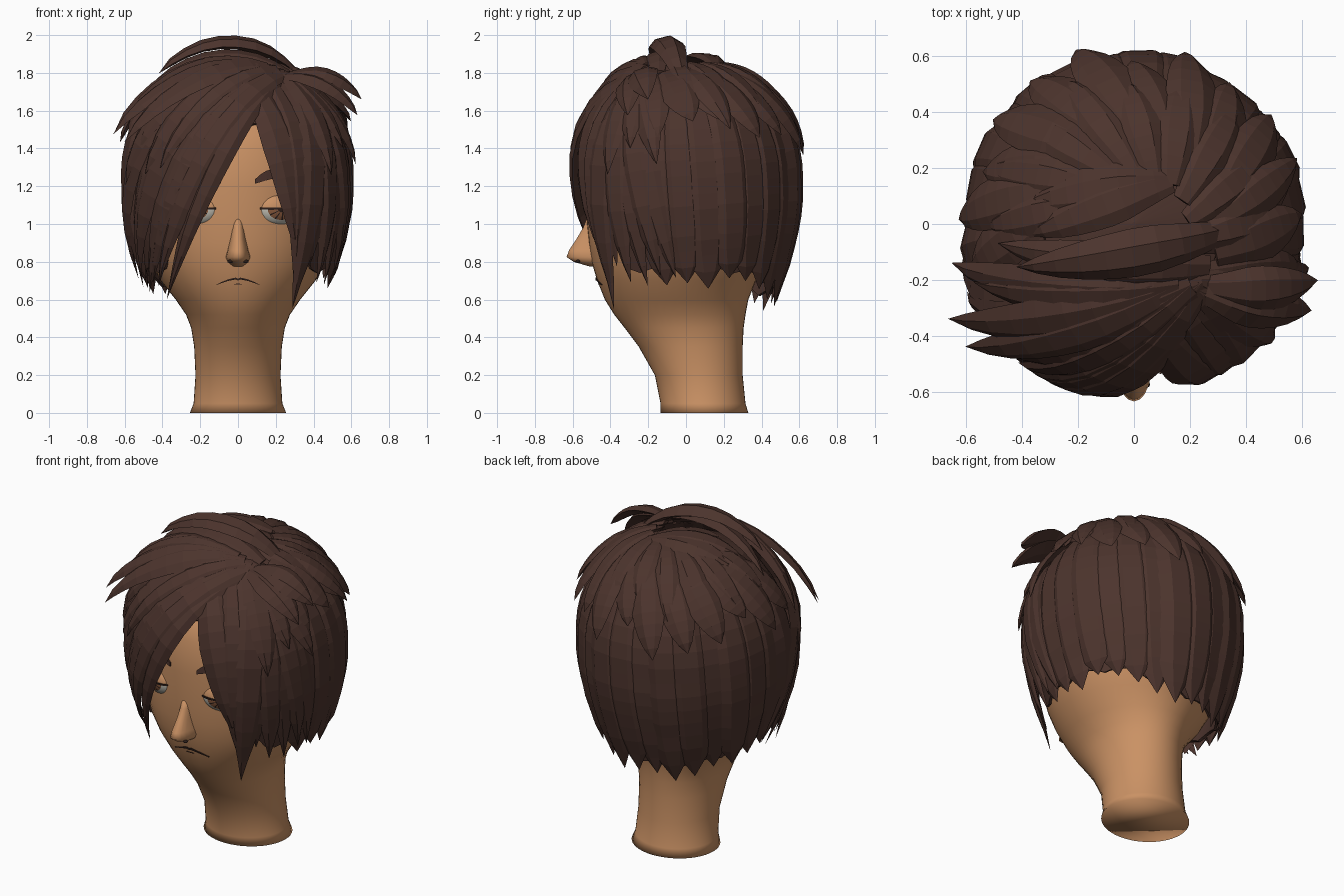
import bpy, bmesh, math, random
from mathutils import Vector, Matrix

random.seed(4)
if bpy.data.objects.get("Cube"):
    bpy.data.objects.remove(bpy.data.objects["Cube"])


def material(name, r, g, b):
    m = bpy.data.materials.new(name)
    m.use_nodes = True
    m.diffuse_color = (r, g, b, 1)
    bsdf = m.node_tree.nodes["Principled BSDF"]
    bsdf.inputs["Base Color"].default_value = (r, g, b, 1)
    bsdf.inputs["Roughness"].default_value = 0.8
    return m


HAIR = material("dark brown hair", .072, .034, .026)
SKIN = material("tan skin", .59, .285, .128)
WHITE = material("eye grey white", .55, .53, .46)
IRIS = material("iris brown", .25, .10, .045)
DARK = material("dark line", .025, .013, .010)


def finish(name, bm, mats, smooth=False):
    bmesh.ops.remove_doubles(bm, verts=bm.verts, dist=1e-5)
    bmesh.ops.recalc_face_normals(bm, faces=bm.faces)
    me = bpy.data.meshes.new(name)
    bm.to_mesh(me)
    bm.free()
    for m in mats:
        me.materials.append(m)
    for p in me.polygons:
        p.use_smooth = smooth
    ob = bpy.data.objects.new(name, me)
    bpy.context.scene.collection.objects.link(ob)
    return ob


def loft(bm, rings, caps=True):
    rows = [[bm.verts.new(p) for p in ring] for ring in rings]
    n = len(rows[0])
    for a, b in zip(rows, rows[1:]):
        for i in range(n):
            j = (i + 1) % n
            bm.faces.new((a[i], a[j], b[j], b[i]))
    if caps:
        bm.faces.new(rows[0])
        bm.faces.new(rows[-1])


def table(rows, x):
    """Linear lookup in rows sorted by their first value."""
    for a, b in zip(rows, rows[1:]):
        if x <= b[0]:
            f = max(0, (x - a[0]) / (b[0] - a[0]))
            return [p + (q - p) * f for p, q in zip(a, b)][1:]
    return list(rows[-1][1:])


# Head and neck: height, half width, front, back
HEAD = [(0, .255, -.135, .33), (.05, .235, -.135, .315), (.2, .225, -.165, .3),
        (.35, .232, -.25, .3), (.45, .248, -.325, .305), (.52, .275, -.38, .315),
        (.6, .33, -.43, .33), (.7, .41, -.47, .37), (.8, .465, -.5, .42),
        (.9, .5, -.515, .455), (1, .52, -.525, .485), (1.2, .54, -.535, .52),
        (1.4, .53, -.53, .52), (1.52, .48, -.48, .47), (1.65, .36, -.36, .36),
        (1.75, .18, -.18, .18)]


def face_y(x, z):
    w, f, b = table(HEAD, z)
    return (f + b) / 2 - (b - f) / 2 * math.sqrt(max(0, 1 - (x / w) ** 2))


bm = bmesh.new()
rings = []
for z, w, f, b in HEAD:
    rings.append([(w * math.sin(k * math.tau / 48),
                   (f + b) / 2 - (b - f) / 2 * math.cos(k * math.tau / 48), z)
                  for k in range(48)])
loft(bm, rings)
finish("head_and_neck", bm, [SKIN], True)

# Nose: height, half width, tip
NOSE = [(1.03, .035, -.525), (.98, .038, -.545), (.92, .045, -.58), (.86, .058, -.62),
        (.825, .068, -.632), (.80, .058, -.595), (.775, .03, -.51)]
bm = bmesh.new()
loft(bm, [[(w * math.sin(a) * (1.25 - .25 * abs(math.sin(a))), -.44 + (t + .44) * math.cos(a), z)
           for a in [math.radians(-90 + 15 * k) for k in range(13)]] for z, w, t in NOSE])
finish("nose", bm, [SKIN], True)


def ball(name, centre, radii, mat, turn=0):
    bm = bmesh.new()
    bmesh.ops.create_uvsphere(bm, u_segments=20, v_segments=12, radius=1)
    bm.transform(Matrix.Translation(centre) @ Matrix.Rotation(turn, 4, 'Z')
                 @ Matrix.Diagonal((*radii, 1)))
    return finish(name, bm, [mat], True)


def stroke(name, points, width, mat, depth=.006):
    """Thin tapered line laid on the face from (x, z) points."""
    bm = bmesh.new()
    rings = []
    for i, (x, z) in enumerate(points):
        w = width * (.25 + .75 * math.sin(math.pi * (i + .5) / len(points)))
        y = face_y(x, z)
        rings.append([(x, y - depth, z + w), (x, y - depth, z - w),
                      (x, y + .015, z - w), (x, y + .015, z + w)])
    loft(bm, rings)
    return finish(name, bm, [mat])


for side, s in (("right", -1), ("left", 1)):
    # Eye: sphere with its pole at the front, coloured in rings and spokes
    bm = bmesh.new()
    bmesh.ops.create_uvsphere(bm, u_segments=48, v_segments=32, radius=1)
    bm.transform(Matrix.Rotation(math.radians(90), 4, 'X'))
    for f in bm.faces:
        c = f.calc_center_median()
        ring = math.hypot(c.x, c.z)
        spoke = int((math.atan2(c.z, c.x) % math.tau) / math.tau * 48)
        if c.z > .02 or c.y > 0:
            f.material_index = 0
        elif ring < .2 or (ring < .6 and spoke % 4 == 0):
            f.material_index = 3
        elif ring < .6:
            f.material_index = 2
        else:
            f.material_index = 1
    place = Matrix.Translation((s * .208, -.442, 1.08)) @ Matrix.Rotation(s * .36, 4, 'Z')
    bm.transform(place @ Matrix.Diagonal((.12, .075, .092, 1)))
    finish(side + "_eye", bm, [SKIN, WHITE, IRIS, DARK], True)
    # Upper lash line follows the front of the eye
    bm = bmesh.new()
    rings = []
    for k in range(13):
        a = math.radians(-85 + 170 * k / 12)
        p = place @ Vector((.121 * math.sin(a), -.076 * math.cos(a), .002))
        rings.append([p + Vector((0, dy, dz)) for dy, dz in
                      ((-.006, -.004), (-.006, .005), (.012, .005), (.012, -.004))])
    loft(bm, rings)
    finish(side + "_lash", bm, [DARK])
    stroke(side + "_eyebrow", [(s * (.09 + .03 * k), 1.225 + .04 * math.sin(k * .45))
                               for k in range(6)], .026, HAIR, .008)
    ball(side + "_nostril", (s * .042, -.572, .802), (.015, .012, .009), DARK)
    ball(side + "_ear", (s * .51, -.04, .95), (.04, .08, .13), SKIN, s * -.2)

stroke("mouth", [(x * .0115, .712 - .034 * (abs(x) / 10) ** 1.6 - (.006 if x == 0 else 0))
                 for x in range(-10, 11)], .005, DARK)
stroke("lower_lip_line", [(x * .008, .682) for x in range(-3, 4)], .002, DARK, .003)

# Hair envelope: radius against height around one centre
CENTRE = Vector((0, 0, 1.15))
HULL = [(.445, .5), (.495, .7), (.535, .85), (.57, 1), (.588, 1.2), (.575, 1.4), (.525, 1.54),
        (.45, 1.65), (.33, 1.765), (.18, 1.84), (0, 1.865)]
BY_HEIGHT = [(z, r) for r, z in HULL]
BY_ANGLE = [(math.atan2(z - 1.15, r), math.hypot(r, z - 1.15)) for r, z in HULL]


def hull_point(az, z):
    """Azimuth in degrees: 0 is front, 90 is the model's left."""
    r = table(BY_HEIGHT, z)[0]
    a = math.radians(az)
    return Vector((r * math.sin(a), -r * math.cos(a), z))


def project(p, lift):
    d = (p - CENTRE).normalized()
    return CENTRE + d * (table(BY_ANGLE, math.asin(max(-1, min(1, d.z))))[0] + lift)


SECTION = [(-1, -.012), (-.5, .8), (.3, 1), (1, -.012), (0, -.7)]


def lock(bm, start, end, width, power=3, base=.0, bow=0, flick=0, thick=.028, steps=9):
    """Tapered faceted strand hugging the hull between two (azimuth, height) points."""
    a = (hull_point(*start) - CENTRE).normalized()
    b = (hull_point(*end) - CENTRE).normalized()
    rings = []
    for k in range(steps + 1):
        t = k / steps
        p = a.slerp(b, t)
        tangent = a.slerp(b, min(1, t + .02)) - a.slerp(b, t - .02 if t > .02 else 0)
        side = tangent.cross(p).normalized()
        taper = 1 - t ** power
        w = width * min(1, .5 + 1.3 * t) * taper
        lift = base + bow * math.sin(math.pi * t) + flick * t * t
        q = project(CENTRE + p, 0)
        rings.append([project(q + side * w * u, lift + thick * h * (.3 + .7 * taper)
                              * min(1, .4 + 2 * t)) if taper > 0 else project(q, lift)
                      for u, h in SECTION])
    sub = bmesh.new()
    loft(sub, rings, caps=False)
    sub.faces.new(list(sub.verts)[:len(SECTION)])
    me = bpy.data.meshes.new("strand")
    bmesh.ops.remove_doubles(sub, verts=sub.verts, dist=1e-5)
    sub.to_mesh(me)
    sub.free()
    bm.from_mesh(me)
    bpy.data.meshes.remove(me)


def back_drop(az):
    """How much lower the hem hangs behind the neck."""
    return .13 * max(0, math.cos(math.radians(az - 200))) ** 2


# Under layer with a face opening and a scalloped hem
bm = bmesh.new()
rings = []
for k in range(11):
    ring = []
    for i in range(96):
        az = -180 + i * 3.75
        open_face = max(0, min(1, (abs(az) - 25) / 25))
        low = .725 - back_drop(az)
        hem = 1.52 + (low - 1.52) * open_face + .03 * abs(math.sin(i * math.pi / 8))
        p = hull_point(az, 1.864 + (hem - 1.864) * (k / 10) ** 1.5)
        ring.append(CENTRE + (p - CENTRE) * .965)
    rings.append(ring)
loft(bm, rings, caps=False)
bm.faces.new(list(bm.verts)[:96])
cap = finish("hair_under_layer", bm, [HAIR])
solid = cap.modifiers.new("thickness", 'SOLIDIFY')
solid.thickness = .015

# Long layer around the sides and back
bm = bmesh.new()
for k in range(17):
    az = 78 + k * 13
    low = .685 - back_drop(az) + random.uniform(-.03, .04)
    lock(bm, (az - 12, 1.77), (az, low), .125, 12, random.uniform(-.012, .01), steps=14)
finish("hair_long_layer", bm, [HAIR])

# Short swirling layer from the crown
bm = bmesh.new()
for k in range(13):
    az = 76 + k * 17.5
    lock(bm, (az - 24, 1.78), (az, random.uniform(1.33, 1.52)), .1, 4,
         .008 + .012 * (k % 2), .01, random.uniform(.03, .065))
for k in range(9):
    az = 95 + k * 22
    lock(bm, (az - 25, 1.835), (az, random.uniform(1.52, 1.62)), .085, 5, .012, .01, .03)
for az, z in ((-100, 1.72), (-84, 1.74)):
    lock(bm, (140, 1.83), (az, z), .09, 4, .012, .01, .02)
finish("hair_crown_layer", bm, [HAIR])

# Swept fringe from the parting to the model's right
bm = bmesh.new()
PART = (48, 1.772)
for az, z, w in ((-50, .62, .075), (-55, .69, .09), (-61, .70, .1), (-67, .66, .11),
                 (-75, .74, .11), (-84, .68, .11), (-93, .73, .11)):
    lock(bm, PART, (az, z), w, 3, .016 + .012 * (az % 2), steps=12)
for az, z, w in ((-40, 1.28, .08), (-50, 1.25, .1), (-58, 1.36, .1), (-68, 1.2, .1)):
    lock(bm, (42, 1.785), (az, z), w, 3, .034, 0, .02)
for az, z, flick in ((-63, 1.40, .15), (-54, 1.37, .14), (-78, 1.44, .08), (-70, 1.54, .07)):
    lock(bm, (35, 1.80), (az, z), .09, 3, .034, .01, flick)
finish("fringe_right", bm, [HAIR])

# Front locks on the model's left
bm = bmesh.new()
for start, az, z, w in ((8, 34, .86, .11), (28, 36, .7, .1), (46, 37, .57, .125),
                        (46, 46, .78, .11), (46, 55, .70, .11), (46, 66, .68, .1),
                        (46, 75, .74, .1), (46, 84, .72, .11)):
    lock(bm, (start, 1.76), (az, z), w, 3, .006 + .01 * (az % 2), steps=12)
for az, z in ((50, 1.25), (62, 1.38), (76, 1.3)):
    lock(bm, (46, 1.78), (az, z), .09, 3, .025, 0, .03)
finish("fringe_left", bm, [HAIR])

# Loose locks standing off the top
bm = bmesh.new()
lock(bm, (84, 1.78), (-70, 1.71), .085, 3, .02, .06, .08, .045)
lock(bm, (60, 1.78), (-82, 1.65), .085, 3, .02, .02, .04)
lock(bm, (48, 1.765), (73, 1.54), .085, 3, .02, .085, .18, .035)
lock(bm, (46, 1.765), (64, 1.48), .085, 3, .02, .07, .16, .035)
lock(bm, (90, 1.79), (112, 1.46), .085, 3, .02, .02, .06)
finish("loose_top_locks", bm, [HAIR])
